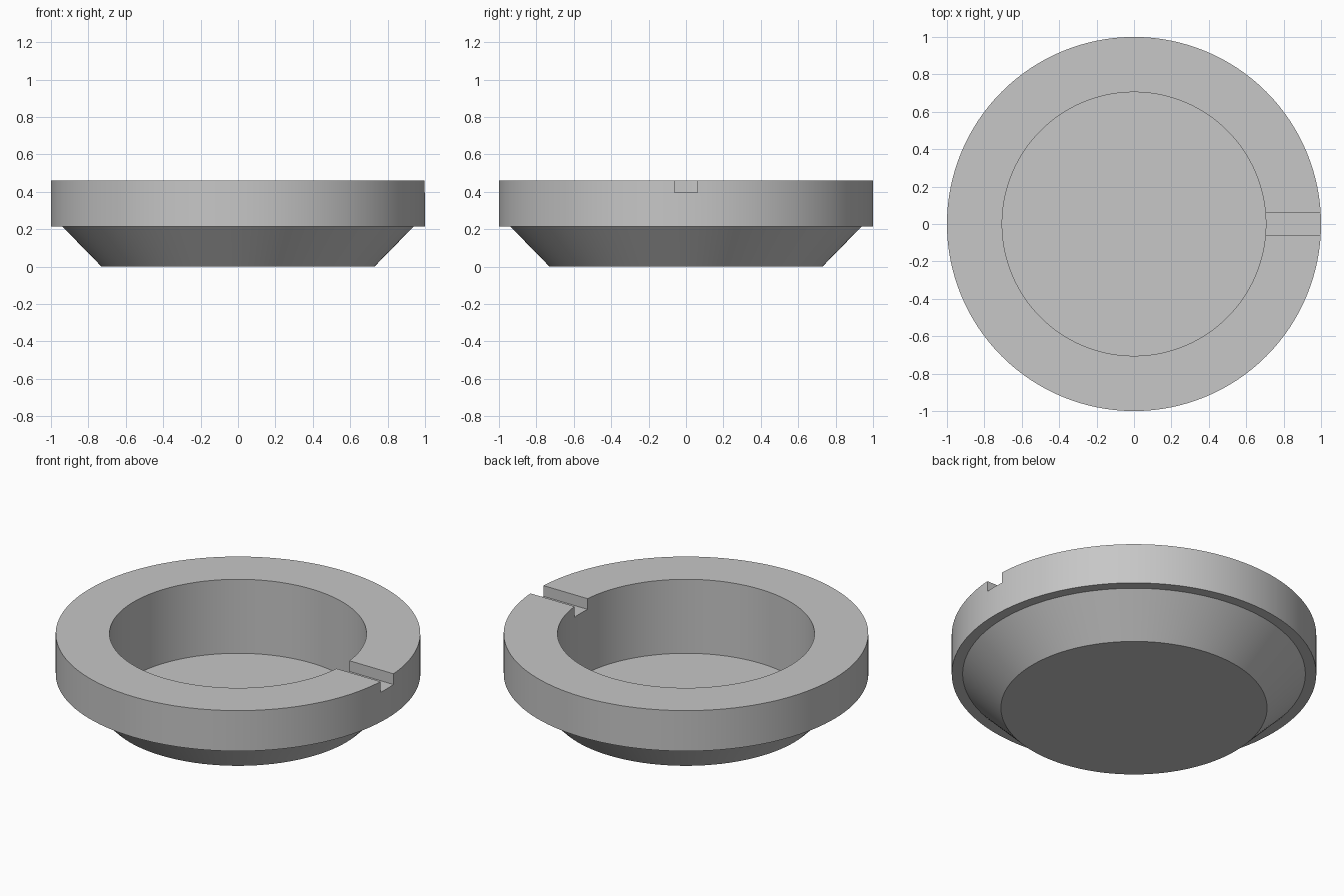
import bpy
import bmesh
import math
from mathutils import Matrix, Vector

cube = bpy.data.objects.get("Cube")
if cube:
    bpy.data.objects.remove(cube)

SEGMENTS = 128
TOP = 0.46

grey = bpy.data.materials.new("plain grey")
grey.use_nodes = True
colour = (0.57, 0.57, 0.57, 1)
grey.diffuse_color = colour
grey.node_tree.nodes["Principled BSDF"].inputs["Base Color"].default_value = colour


def make_object(name, bm):
    bmesh.ops.recalc_face_normals(bm, faces=bm.faces)
    mesh = bpy.data.meshes.new(name)
    bm.to_mesh(mesh)
    bm.free()
    mesh.materials.append(grey)
    obj = bpy.data.objects.new(name, mesh)
    bpy.context.collection.objects.link(obj)
    return obj


# Dish: chamfered base, straight rim and deep round recess, as a lathed profile
profile = [(0, 0), (0.73, 0), (0.94, 0.215), (1, 0.215),
           (1, TOP), (0.705, TOP), (0.705, 0.012), (0, 0.012)]
bm = bmesh.new()
verts = [bm.verts.new((r, 0, z)) for r, z in profile]
edges = [bm.edges.new(pair) for pair in zip(verts, verts[1:])]
bmesh.ops.spin(bm, geom=verts + edges, cent=(0, 0, 0), axis=(0, 0, 1),
               angle=math.tau, steps=SEGMENTS, use_merge=False)
bmesh.ops.remove_doubles(bm, verts=bm.verts, dist=0.0001)
dish = make_object("round_dish", bm)

# Slot cut through the rim on the +x side
bm = bmesh.new()
bmesh.ops.create_cube(bm, size=1, matrix=Matrix.LocRotScale(
    Vector((0.85, 0, 0.495)), None, Vector((0.6, 0.124, 0.2))))
cutter = make_object("slot_cutter", bm)
cutter.hide_render = True

slot = dish.modifiers.new("rim_slot", "BOOLEAN")
slot.operation = "DIFFERENCE"
slot.solver = "EXACT"
slot.object = cutter

bpy.ops.object.select_all(action="DESELECT")
dish.select_set(True)
bpy.context.view_layer.objects.active = dish
bpy.ops.object.modifier_apply(modifier=slot.name)
bpy.data.objects.remove(cutter)
bpy.ops.object.shade_smooth_by_angle(angle=math.radians(30))
